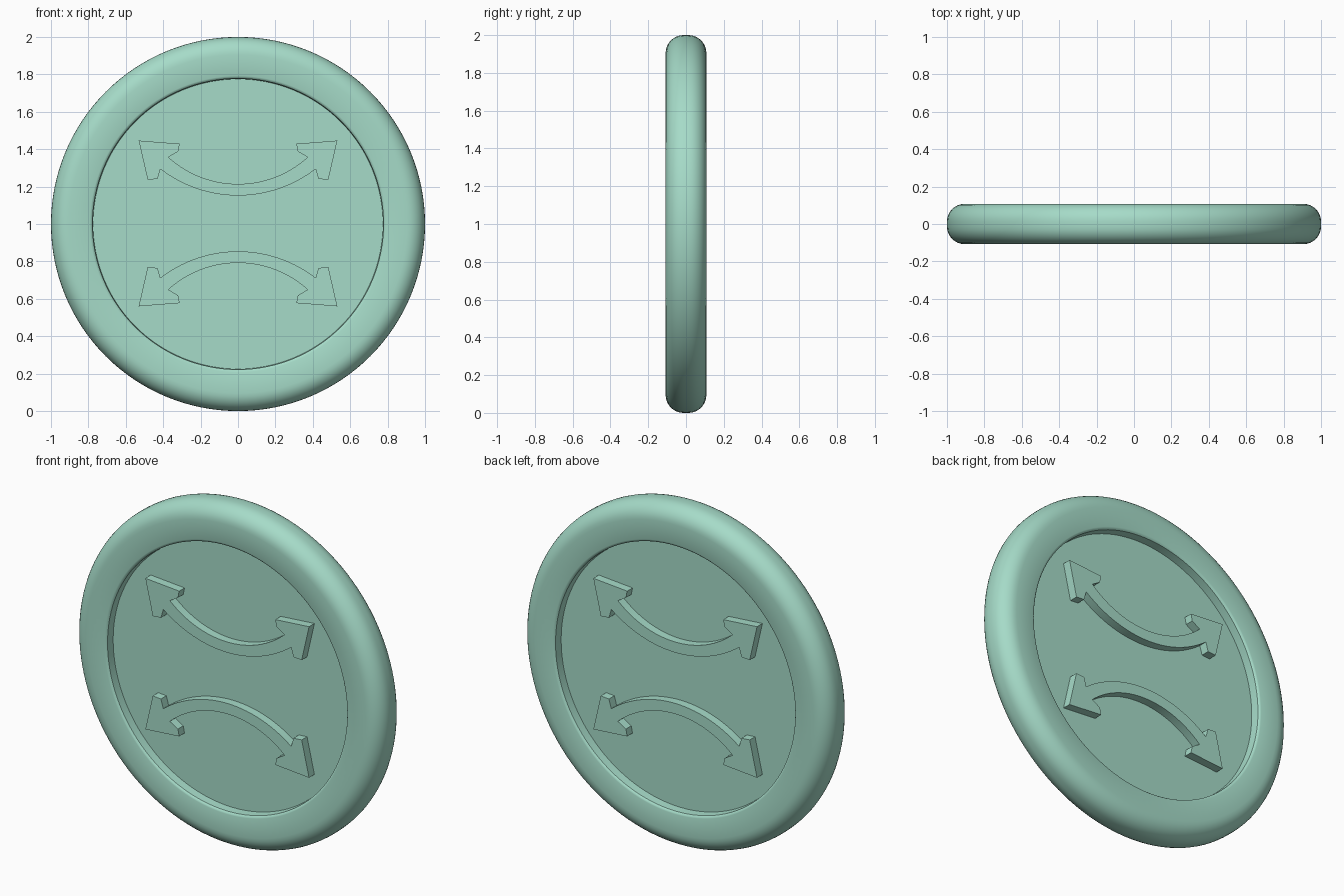
import bpy, bmesh, math
from mathutils import Matrix, Vector

if "Cube" in bpy.data.objects:
    bpy.data.objects.remove(bpy.data.objects["Cube"])

green = bpy.data.materials.new("mint green")
green.diffuse_color = (0.38, 0.71, 0.58, 1)
green.use_nodes = True
green.node_tree.nodes["Principled BSDF"].inputs["Base Color"].default_value = green.diffuse_color


def finish(bm, name, angle):
    bmesh.ops.recalc_face_normals(bm, faces=bm.faces)
    mesh = bpy.data.meshes.new(name)
    bm.to_mesh(mesh)
    bm.free()
    mesh.materials.append(green)
    obj = bpy.data.objects.new(name, mesh)
    bpy.context.collection.objects.link(obj)
    bpy.ops.object.select_all(action='DESELECT')
    obj.select_set(True)
    bpy.context.view_layer.objects.active = obj
    bpy.ops.object.shade_smooth_by_angle(angle=math.radians(angle))
    return obj


# Disc: half profile (radius, y) from recessed plate over the rim, mirrored, then spun
PLATE_Y, RIM_Y, FILLET = 0.05, 0.108, 0.095
half = [(0.0, PLATE_Y), (0.775, PLATE_Y), (0.778, 0.098), (0.784, 0.105), (0.792, RIM_Y)]
for i in range(9):
    a = math.pi / 2 * (1 - i / 8)
    half.append((1 - FILLET + FILLET * math.cos(a), RIM_Y - FILLET + FILLET * math.sin(a)))
profile = half + [(r, -y) for r, y in reversed(half)]

bm = bmesh.new()
verts = [bm.verts.new((r, y, 1)) for r, y in profile]
edges = [bm.edges.new(pair) for pair in zip(verts, verts[1:])]
bmesh.ops.spin(bm, geom=verts + edges, cent=(0, 0, 1), axis=(0, 1, 0),
               angle=2 * math.pi, steps=128, use_merge=True)
bmesh.ops.remove_doubles(bm, verts=bm.verts, dist=1e-5)
finish(bm, "rimmed_disc", 35)


# Curved double-headed arrows, standing out of both recessed faces
def arc(z0, x1, z1, n=14):
    """Points on a circle whose lowest point is (0, z0) and which ends at (x1, z1)."""
    h = z1 - z0
    radius = (x1 * x1 + h * h) / (2 * h)
    end = math.asin(x1 / radius)
    return [(radius * math.sin(end * i / n), z0 + radius * (1 - math.cos(end * i / n)))
            for i in range(n + 1)]


head = [(0.43, 0.238), (0.483, 0.234), (0.531, 0.443), (0.312, 0.426), (0.32, 0.385)]
right = arc(0.149, 0.415, 0.291) + head + arc(0.211, 0.372, 0.354)[::-1]
outline = right + [(-x, z) for x, z in reversed(right) if x > 1e-6]
ARROW_Y = 0.1

for name, flip in (("upper_arrow", 1), ("lower_arrow", -1)):
    bm = bmesh.new()
    face = bm.faces.new([bm.verts.new((x, -ARROW_Y, 1.003 + flip * z)) for x, z in outline])
    moved = bmesh.ops.extrude_face_region(bm, geom=[face], use_keep_orig=True)["geom"]
    bmesh.ops.translate(bm, vec=(0, 2 * ARROW_Y, 0),
                        verts=[g for g in moved if isinstance(g, bmesh.types.BMVert)])
    bmesh.ops.recalc_face_normals(bm, faces=bm.faces)
    bmesh.ops.triangulate(bm, faces=[f for f in bm.faces if len(f.verts) > 4])
    finish(bm, name, 30)
